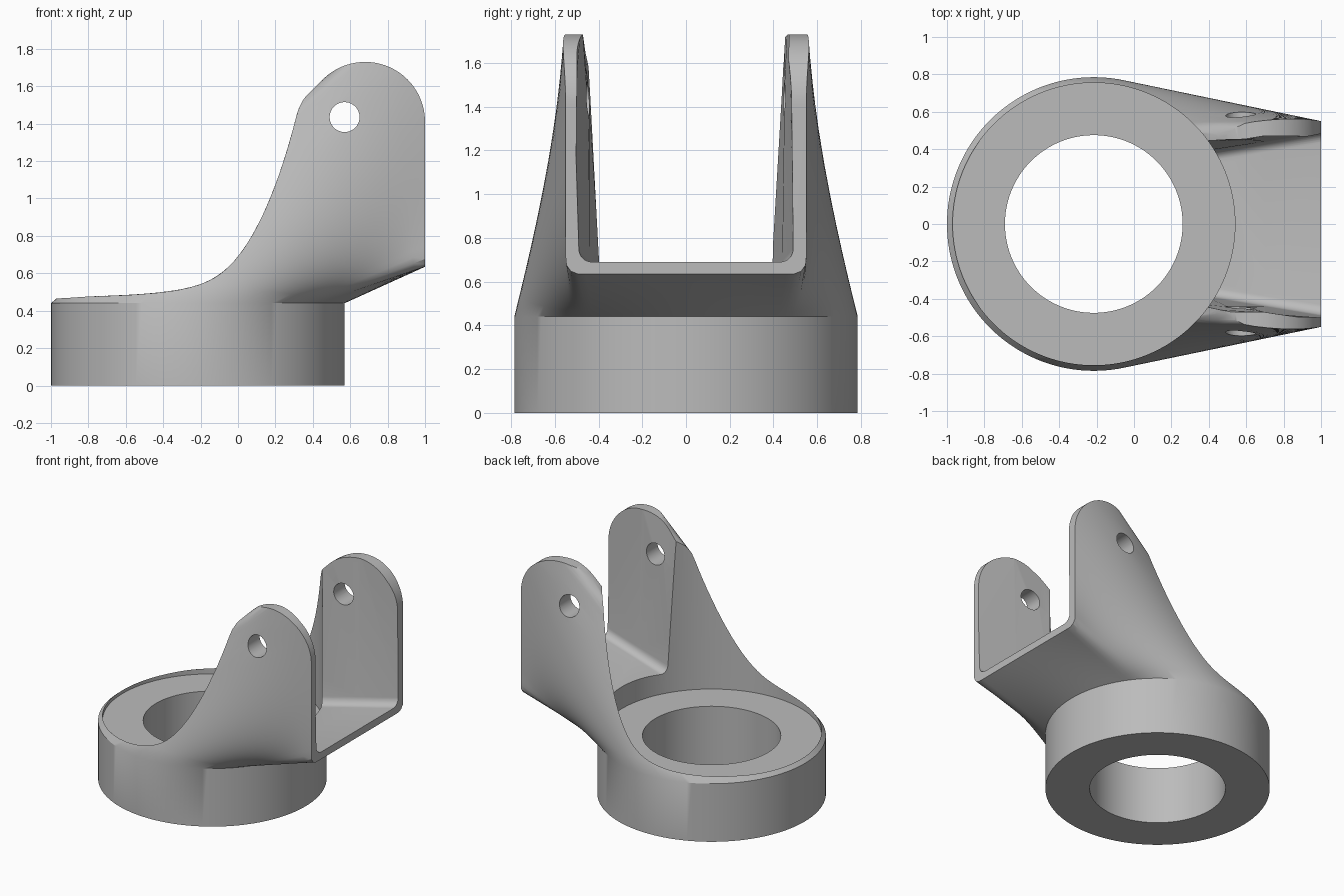
import bpy, bmesh
from math import sin, cos, pi

cube = bpy.data.objects.get("Cube")
if cube:
    bpy.data.objects.remove(cube, do_unlink=True)

CX, R_OUT, R_RECESS, R_BORE = -0.215, 0.785, 0.755, 0.475   # ring
RING_TOP = 0.44
SEG, ROWS = 144, 10

grey = bpy.data.materials.new("plain grey")
grey.use_nodes = True
grey.diffuse_color = (0.5, 0.5, 0.5, 1)
grey.node_tree.nodes["Principled BSDF"].inputs["Base Color"].default_value = (0.5, 0.5, 0.5, 1)


def skin(name, loops):
    """Closed solid through a list of equal-length point loops."""
    bm = bmesh.new()
    rings = [[bm.verts.new(p) for p in loop] for loop in loops]
    n = len(rings[0])
    for a, b in zip(rings, rings[1:]):
        for i in range(n):
            j = (i + 1) % n
            bm.faces.new((a[i], a[j], b[j], b[i]))
    bm.faces.new(rings[0][::-1])
    bm.faces.new(rings[-1])
    bmesh.ops.recalc_face_normals(bm, faces=bm.faces[:])
    mesh = bpy.data.meshes.new(name)
    bm.to_mesh(mesh)
    bm.free()
    mesh.materials.append(grey)
    obj = bpy.data.objects.new(name, mesh)
    bpy.context.collection.objects.link(obj)
    return obj


def circle(r, z, n=SEG):
    return [(CX + r * cos(2 * pi * i / n), r * sin(2 * pi * i / n), z) for i in range(n)]


def rounded_half(half, low, high, r):
    """Right half of a rounded rectangle, from bottom centre to top centre."""
    arc = [k * pi / 16 for k in range(9)]
    pts = [(0, low)]
    pts += [(half - r + r * sin(a), low + r - r * cos(a)) for a in arc]
    pts += [(half - r + r * cos(a), high - r + r * sin(a)) for a in arc]
    return pts + [(0, high)]


def walk(pts, count):
    """Evenly spaced points along a polyline."""
    lengths = [((a[0] - b[0]) ** 2 + (a[1] - b[1]) ** 2) ** 0.5 for a, b in zip(pts, pts[1:])]
    out = []
    for i in range(count + 1):
        d, k = sum(lengths) * i / count, 0
        while k < len(lengths) - 1 and d > lengths[k]:
            d -= lengths[k]
            k += 1
        t = min(d / lengths[k], 1)
        out.append(tuple(p + (q - p) * t for p, q in zip(pts[k], pts[k + 1])))
    return out


def mix(a, b, t):
    return [tuple(u + (v - u) * t for u, v in zip(p, q)) for p, q in zip(a, b)]


def boolean(target, cutter, operation="DIFFERENCE"):
    cutter.hide_render = True
    mod = target.modifiers.new(cutter.name, "BOOLEAN")
    mod.object, mod.operation, mod.solver = cutter, operation, "EXACT"
    bpy.context.view_layer.objects.active = target
    bpy.ops.object.modifier_apply(modifier=mod.name)
    bpy.data.objects.remove(cutter, do_unlink=True)


# Ring body that lofts from its round rim to a tall rectangular end
half = walk(rounded_half(0.55, 0.635, 2.13, 0.06), SEG // 2)
end = [(1, y, z) for y, z in half] + [(1, -y, z) for y, z in half[-2:0:-1]]
rim = circle(R_OUT, RING_TOP)
bracket = skin("clevis_bracket", [circle(R_OUT, 0)] + [mix(rim, end, k / ROWS) for k in range(ROWS + 1)])

# Rounded lug outline seen from the side
outline = [(-1.2, -0.2), (1.2, -0.2), (1.2, 1.41), (1.0, 1.41)]
outline += [(0.68 + 0.32 * cos(a), 1.41 + 0.32 * sin(a)) for a in (k * pi / 48 for k in range(1, 37))]
outline += [(-0.2, 0.98), (-1.2, 0.98)]
boolean(bracket, skin("lug_outline", [[(x, y, z) for x, z in outline] for y in (-1, 1)]), "INTERSECT")

# Round recess above the ring, and the bore through it
boolean(bracket, skin("recess_cutter", [circle(R_RECESS, RING_TOP), circle(R_RECESS, 2.5)]))
boolean(bracket, skin("bore_cutter", [circle(R_BORE, -0.2), circle(R_BORE, 0.7)]))


# Slot between the lugs, narrowing towards the ring near its floor
def slot(x):
    t = (1 - x) / 0.6
    floor = 0.69 - 0.11 * t
    loop = []
    for y, z in rounded_half(0.49, floor, 2.4, 0.06)[1:-1]:
        taper = t * max(0, 0.105 - 0.087 * (z - floor))
        loop.append((x, y * (1 - taper / 0.49), z))
    return loop + [(x, -y, z) for x, y, z in loop[::-1]]


boolean(bracket, skin("slot_cutter", [slot(x) for x in (0.2, 0.4, 0.7, 1.1)]))

# Pin hole through both lugs
pin = [(0.57 + 0.08 * cos(k * pi / 24), 1.435 + 0.08 * sin(k * pi / 24)) for k in range(48)]
boolean(bracket, skin("pin_cutter", [[(x, y, z) for x, z in pin] for y in (-1, 1)]))

bpy.ops.object.select_all(action="DESELECT")
bracket.select_set(True)
bpy.context.view_layer.objects.active = bracket
bpy.ops.object.shade_smooth_by_angle(angle=pi / 6)
